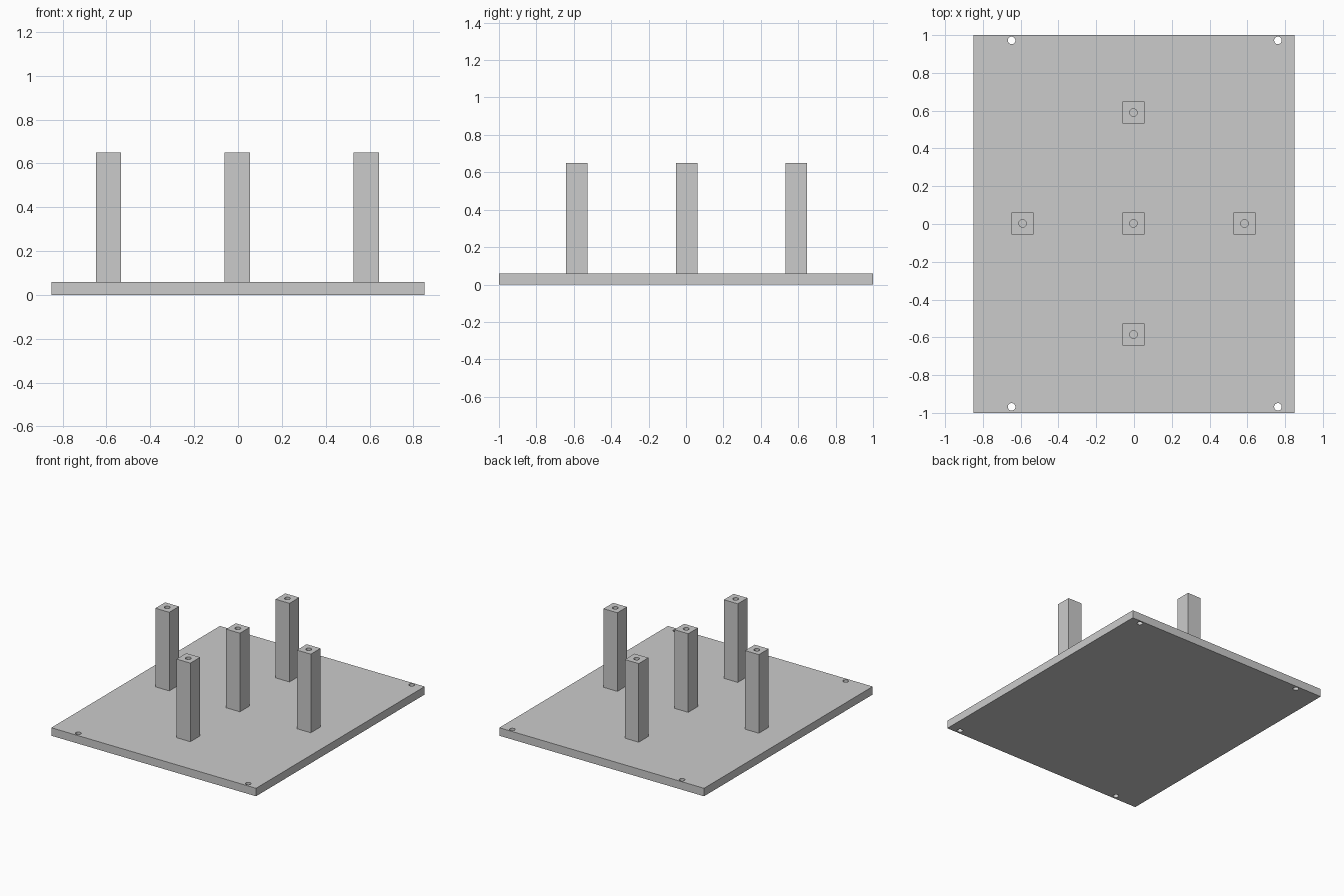
import bpy

if "Cube" in bpy.data.objects:
    bpy.data.objects.remove(bpy.data.objects["Cube"])

PLATE_TOP, POST_TOP = 0.06, 0.65
POST_W, HOLE_R = 0.115, 0.02


def box(name, x, y, z0, z1, sx, sy):
    bpy.ops.mesh.primitive_cube_add(size=1, location=(x, y, (z0 + z1) / 2))
    ob = bpy.context.object
    ob.name = name
    ob.scale = (sx, sy, z1 - z0)
    bpy.ops.object.transform_apply(location=True, rotation=False, scale=True)
    return ob


def drill(ob, x, y, z0, z1):
    # Cut a round vertical hole, then discard the cutter
    bpy.ops.mesh.primitive_cylinder_add(vertices=32, radius=HOLE_R, depth=z1 - z0,
                                        location=(x, y, (z0 + z1) / 2))
    cutter = bpy.context.object
    cutter.hide_render = True
    mod = ob.modifiers.new("hole", 'BOOLEAN')
    mod.operation = 'DIFFERENCE'
    mod.solver = 'EXACT'
    mod.object = cutter
    bpy.context.view_layer.objects.active = ob
    bpy.ops.object.modifier_apply(modifier=mod.name)
    bpy.data.objects.remove(cutter, do_unlink=True)


# Base plate with four mounting holes, offset toward +x
plate = box("base_plate", 0, 0, 0, PLATE_TOP, 1.70, 2.0)
for x in (-0.648, 0.762):
    for y in (-0.968, 0.972):
        drill(plate, x, y, -0.05, PLATE_TOP + 0.05)

# Five square standoff posts in a cross, each bored from the top down to the plate
posts = {
    "centre_post": (-0.003, 0.003),
    "left_post": (-0.59, 0.003),
    "right_post": (0.585, 0.003),
    "back_post": (-0.003, 0.59),
    "front_post": (-0.003, -0.585),
}
for name, (x, y) in posts.items():
    post = box(name, x, y, PLATE_TOP, POST_TOP, POST_W, POST_W)
    drill(post, x, y, PLATE_TOP - 0.05, POST_TOP + 0.05)
